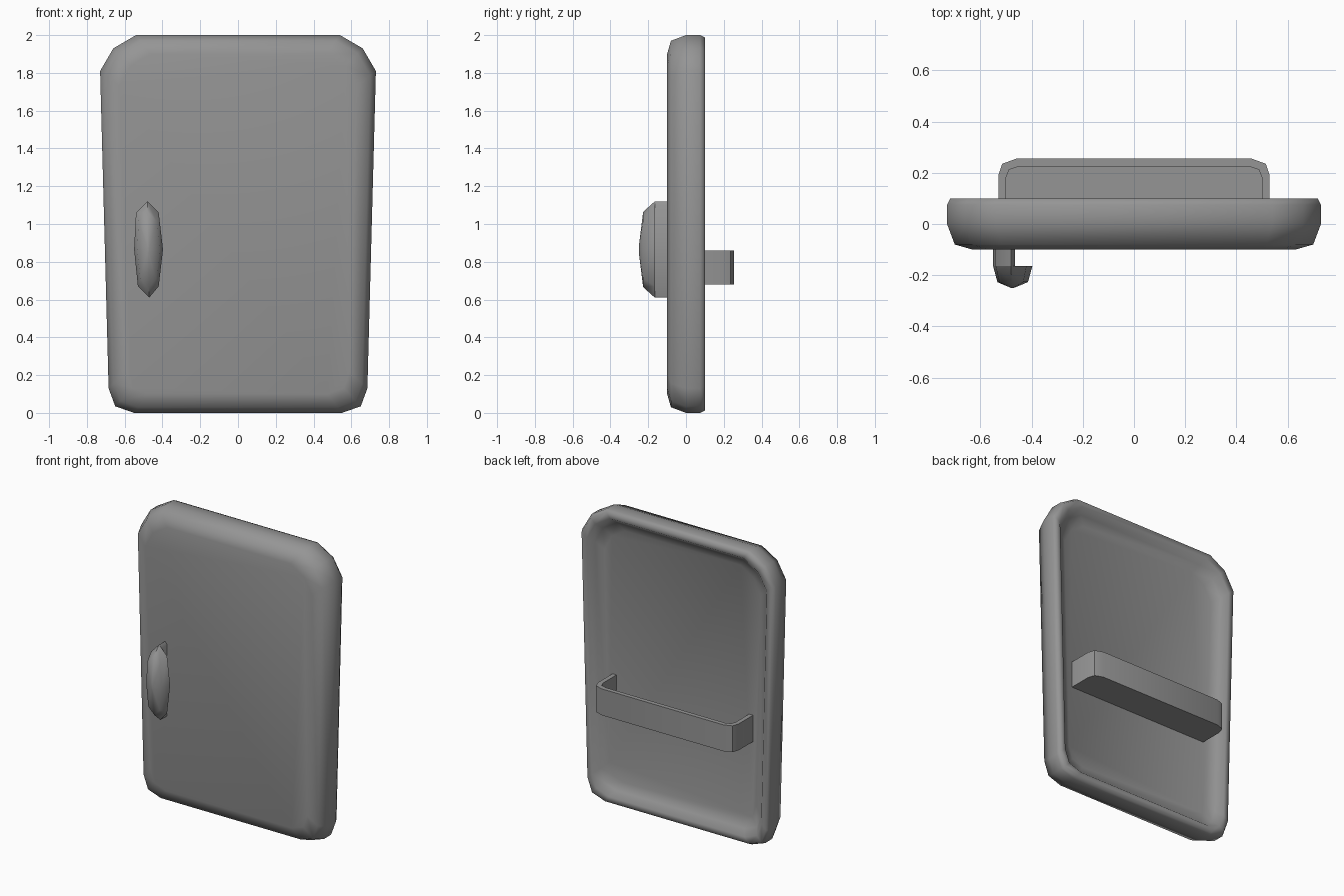
import bpy
import bmesh
import math

cube = bpy.data.objects.get("Cube")
if cube:
    bpy.data.objects.remove(cube, do_unlink=True)

grey = bpy.data.materials.new("plain grey")
grey.use_nodes = True
COLOUR = (0.3, 0.3, 0.3, 1)
grey.diffuse_color = COLOUR
grey.node_tree.nodes["Principled BSDF"].inputs["Base Color"].default_value = COLOUR


def loft(name, rings, smooth_angle):
    """Bridge equal-length closed rings of points and cap both ends."""
    bm = bmesh.new()
    loops = [[bm.verts.new(p) for p in ring] for ring in rings]
    for a, b in zip(loops, loops[1:]):
        for i in range(len(a)):
            j = (i + 1) % len(a)
            bm.faces.new((a[i], a[j], b[j], b[i]))
    bm.faces.new(loops[0])
    bm.faces.new(loops[-1])
    bmesh.ops.remove_doubles(bm, verts=bm.verts, dist=0.0005)
    bmesh.ops.recalc_face_normals(bm, faces=bm.faces)
    mesh = bpy.data.meshes.new(name)
    bm.to_mesh(mesh)
    bm.free()
    mesh.materials.append(grey)
    obj = bpy.data.objects.new(name, mesh)
    bpy.context.collection.objects.link(obj)
    bpy.ops.object.select_all(action='DESELECT')
    obj.select_set(True)
    bpy.context.view_layer.objects.active = obj
    bpy.ops.object.shade_smooth_by_angle(angle=math.radians(smooth_angle))
    return obj


def mirrored(half):
    """Complete a half outline across x = 0."""
    return half + [(-x, v) for x, v in reversed(half)]


# Door panel: tapered outline swept through a rounded, hollow-backed profile
door_outline = mirrored([(0.54, 2.0), (0.66, 1.93), (0.73, 1.81),
                         (0.685, 0.13), (0.65, 0.035), (0.55, 0.0)])
door_profile = [(0.10, -0.10), (0.03, -0.08), (0, 0), (0, 0.075), (0.012, 0.10),
                (0.05, 0.10), (0.085, 0.06), (0.14, 0.035)]
loft("door_panel",
     [[(x * (1 - d / 0.73), y, 1 + (z - 1) * (1 - d)) for x, z in door_outline]
      for d, y in door_profile], 65)

# Handle grip: faceted oval dome
grip = [(-0.48, 1.12), (-0.42, 1.06), (-0.397, 0.865), (-0.42, 0.67),
        (-0.47, 0.61), (-0.53, 0.67), (-0.55, 0.865), (-0.54, 1.06)]
cx, cz = -0.475, 0.865
loft("handle_grip",
     [[(cx + (x - cx) * s, y, cz + (z - cz) * s) for x, z in grip]
      for s, y in ((1, -0.165), (0.78, -0.227), (0.06, -0.25))], 60)

# Handle stem: outer half of the oval, joining the grip to the door
stem = [(-0.465, 1.10), grip[0], grip[7], grip[6], grip[5], grip[4], (-0.465, 0.62)]
loft("handle_stem", [[(x, y, z) for x, z in stem] for y in (-0.165, -0.095)], 50)

# Shelf tray on the back: chamfered rim wall and a thin floor
outer = mirrored([(0.53, 0.02), (0.53, 0.19), (0.515, 0.235), (0.46, 0.255)])
inner = mirrored([(0.50, 0.02), (0.50, 0.18), (0.488, 0.212), (0.45, 0.225)])
wall = outer + inner[::-1]
loft("shelf_rim", [[(x, y, z) for x, y in wall] for z in (0.68, 0.86)], 35)
loft("shelf_floor", [[(x, y, z) for x, y in inner] for z in (0.68, 0.70)], 35)
